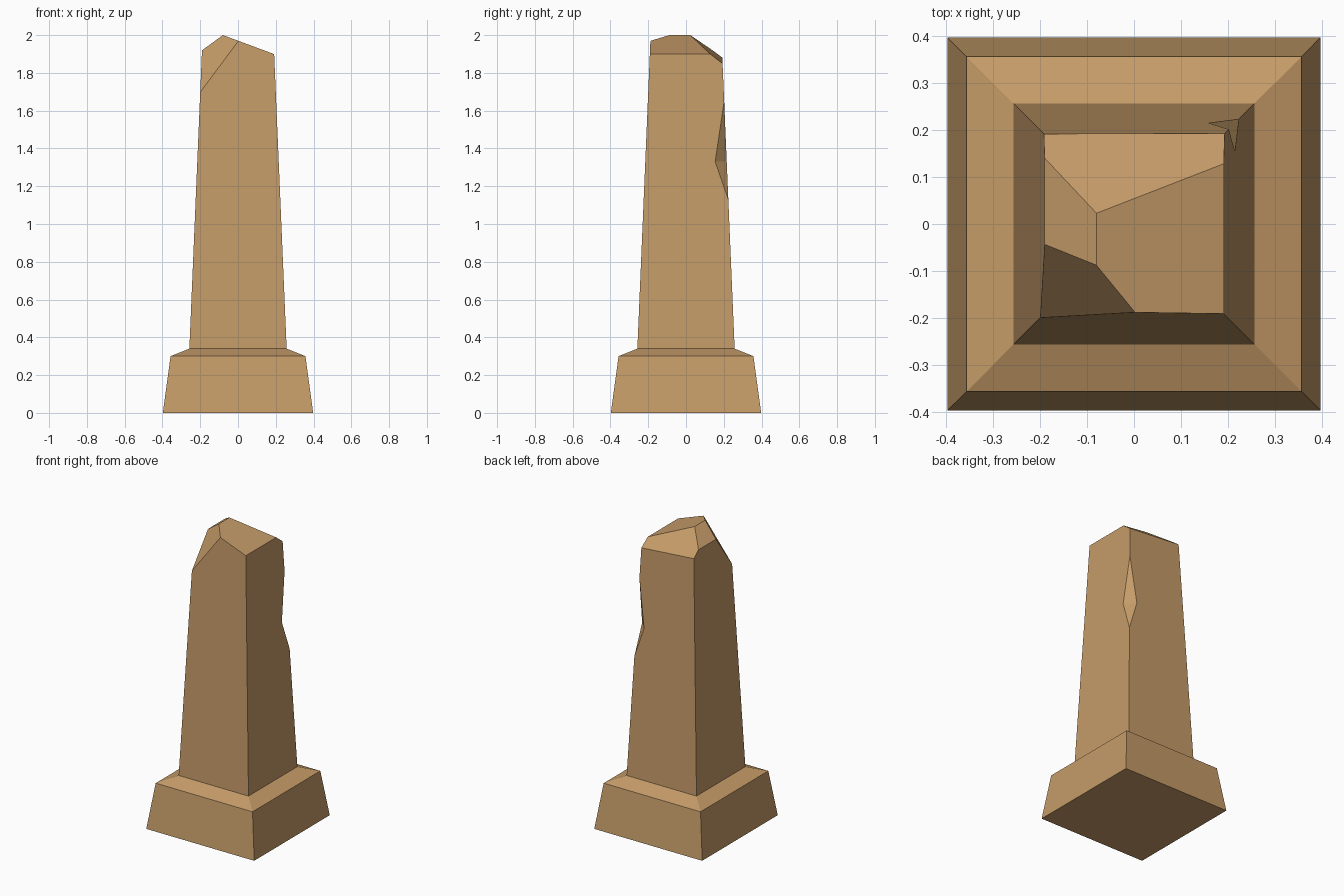
import bpy, bmesh
from mathutils import Vector

if "Cube" in bpy.data.objects:
    bpy.data.objects.remove(bpy.data.objects["Cube"])

stone = bpy.data.materials.new("sandstone")
stone.diffuse_color = (0.56, 0.33, 0.14, 1)
stone.use_nodes = True
stone.node_tree.nodes["Principled BSDF"].inputs["Base Color"].default_value = stone.diffuse_color


def make_object(name, bm):
    bmesh.ops.recalc_face_normals(bm, faces=bm.faces)
    mesh = bpy.data.meshes.new(name)
    bm.to_mesh(mesh)
    bm.free()
    mesh.materials.append(stone)
    obj = bpy.data.objects.new(name, mesh)
    bpy.context.collection.objects.link(obj)
    return obj


def loft(bm, rings):
    """Skin a list of equal-length point rings and cap both ends."""
    loops = [[bm.verts.new(p) for p in ring] for ring in rings]
    n = len(loops[0])
    for a, b in zip(loops, loops[1:]):
        for i in range(n):
            j = (i + 1) % n
            bm.faces.new((a[i], a[j], b[j], b[i]))
    bm.faces.new(loops[0][::-1])
    bm.faces.new(loops[-1])


def square(h, z):
    return [(-h, -h, z), (h, -h, z), (h, h, z), (-h, h, z)]


# Plinth, sloped ledge and tapering shaft as stacked squares (half width, height)
profile = [(0.398, 0), (0.357, 0.30), (0.2575, 0.34), (0.183, 2.1)]
bm = bmesh.new()
loft(bm, [square(h, z) for h, z in profile])
bmesh.ops.recalc_face_normals(bm, faces=bm.faces)

# Broken top: each plane is a point on it and its outward normal
breaks = [
    ((-0.08, 0, 2.0), (0.1, 0, 0.27)),             # right slope
    ((-0.08, 0, 2.0), (-0.08, 0, 0.11)),           # left slope
    ((-0.08, 0.023, 2.0), (0.0765, 0.756, 1)),     # back slope
    ((-0.08, -0.088, 2.0), (-1.269, -1.342, 1)),   # front left break
]
for point, normal in breaks:
    cut = bmesh.ops.bisect_plane(
        bm, geom=bm.verts[:] + bm.edges[:] + bm.faces[:], dist=1e-5,
        plane_co=point, plane_no=Vector(normal).normalized(), clear_outer=True)
    edges = [e for e in bm.edges if e.is_boundary]
    bmesh.ops.holes_fill(bm, edges=edges, sides=0)
obelisk = make_object("obelisk", bm)

# Wedge that chips the back right corner edge
deep = Vector((0.185, 0.187, 1.33))
along = Vector((0.056, -0.060, 0)).normalized() * 0.25
top = deep + 2 * (Vector((0.202, 0.202, 1.65)) - deep)
bottom = deep + 2 * (Vector((0.224, 0.224, 1.13)) - deep)
bm = bmesh.new()
loft(bm, [[p + s * along for p in (deep, top, bottom)] for s in (-1, 1)])
cutter = make_object("chip_cutter", bm)
cutter.hide_render = True
cutter.hide_viewport = True

chip = obelisk.modifiers.new("corner_chip", 'BOOLEAN')
chip.operation = 'DIFFERENCE'
chip.solver = 'EXACT'
chip.object = cutter
